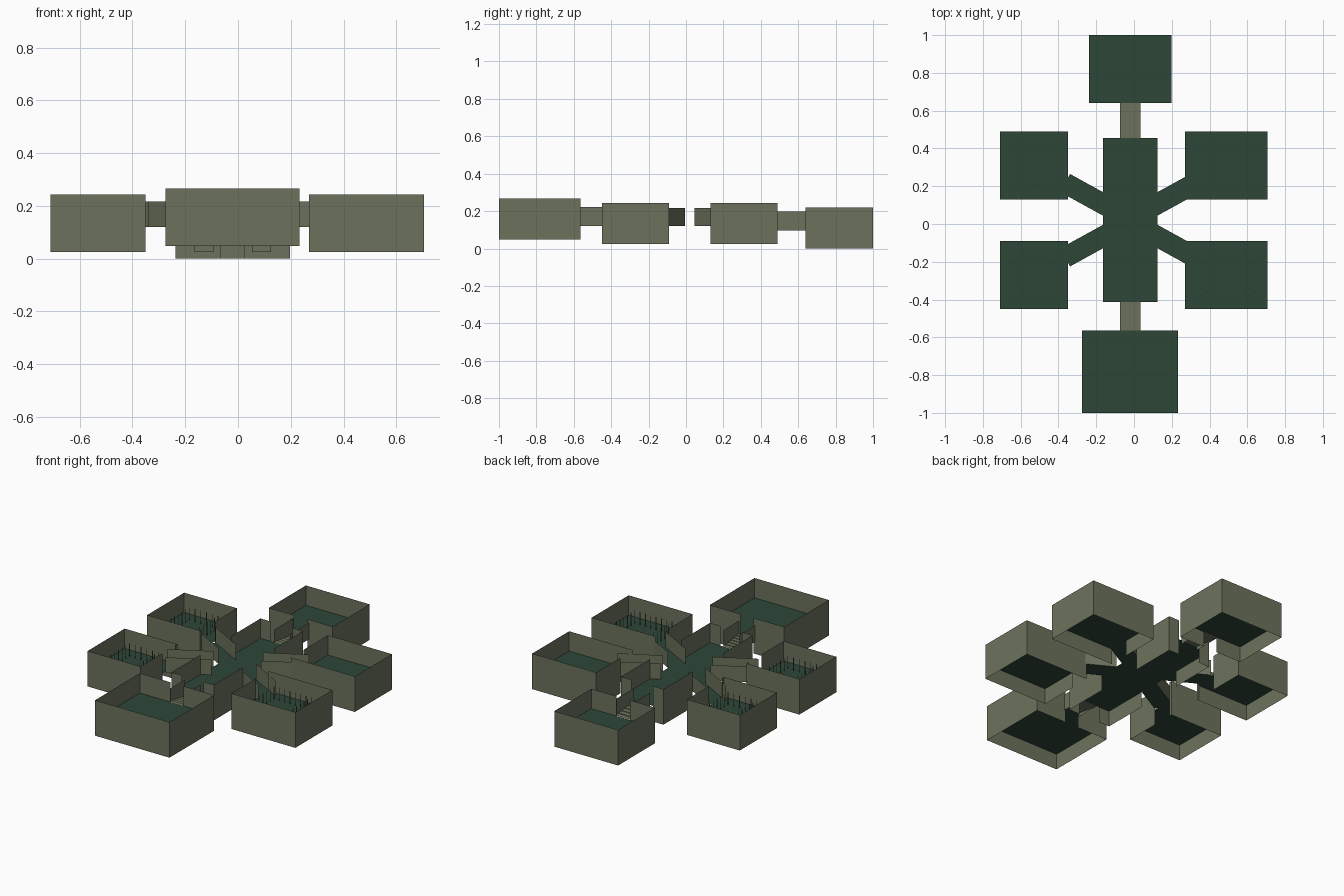
import bpy, math
from mathutils import Vector

if "Cube" in bpy.data.objects:
    bpy.data.objects.remove(bpy.data.objects["Cube"])

CX, CY = -0.02, 0.02          # symmetry centre of the complex
H = 0.219                     # room wall height
SINK = 0.097                  # walls reach this far below the floor
HALL_Z, NORTH_Z, SOUTH_Z = 0.121, 0.097, 0.144


def material(name, rgb):
    m = bpy.data.materials.new(name)
    m.diffuse_color = (*rgb, 1)
    m.use_nodes = True
    m.node_tree.nodes["Principled BSDF"].inputs["Base Color"].default_value = m.diffuse_color
    return m


STONE = material("olive stone", (0.150, 0.170, 0.108))
FLOOR = material("dark green floor", (0.027, 0.061, 0.039))


def mesh(name, quads, mat):
    verts = [p for q in quads for p in q]
    faces = [tuple(range(4 * i, 4 * i + 4)) for i in range(len(quads))]
    me = bpy.data.meshes.new(name)
    me.from_pydata(verts, [], faces)
    me.materials.append(mat)
    ob = bpy.data.objects.new(name, me)
    bpy.context.collection.objects.link(ob)
    return ob


def panel(a, b, z0, z1):
    """Thin upright wall panel from a to b."""
    return [(*a, z0), (*b, z0), (*b, z1), (*a, z1)]


def split(lo, hi, gaps):
    """Stretches of lo..hi left over between sorted gaps."""
    out = []
    for g0, g1 in sorted(gaps):
        if g0 - lo > 0.003:
            out.append((lo, g0))
        lo = g1
    if hi - lo > 0.003:
        out.append((lo, hi))
    return out


def room(name, x0, x1, y0, y1, z, doors):
    """Floor sheet and sheet walls; doors maps a side to its openings."""
    mesh(name + "_floor", [[(x0, y0, z), (x1, y0, z), (x1, y1, z), (x0, y1, z)]], FLOOR)
    zb, zt = z - SINK, z - SINK + H
    quads = []
    for a, b in split(x0, x1, doors.get("S", [])):
        quads.append(panel((a, y0), (b, y0), zb, zt))
    for a, b in split(x0, x1, doors.get("N", [])):
        quads.append(panel((b, y1), (a, y1), zb, zt))
    for a, b in split(y0, y1, doors.get("W", [])):
        quads.append(panel((x0, b), (x0, a), zb, zt))
    for a, b in split(y0, y1, doors.get("E", [])):
        quads.append(panel((x1, a), (x1, b), zb, zt))
    mesh(name + "_walls", quads, STONE)


def box(c, s):
    (x, y, z), (a, b, h) = c, (v / 2 for v in s)
    p = [(x + i * a, y + j * b, z + k * h) for k in (-1, 1) for i, j in ((-1, -1), (1, -1), (1, 1), (-1, 1))]
    return [[p[i] for i in f] for f in ((3, 2, 1, 0), (4, 5, 6, 7), (0, 1, 5, 4), (1, 2, 6, 5), (2, 3, 7, 6), (3, 0, 4, 7))]


# Rooms and the central hall
end_door = [(CX - 0.0725, CX + 0.0725)]
small_door = [(CX - 0.045, CX + 0.045)]
side_door = [(-0.13, 0.17)]
room("hall", -0.165, 0.125, -0.413, 0.455, HALL_Z,
     {"N": end_door, "S": end_door, "E": side_door, "W": side_door})
room("north_room", -0.237, 0.198, 0.64, 1.0, NORTH_Z, {"S": small_door})
room("south_room", -0.274, 0.233, -1.0, -0.565, SOUTH_Z, {"N": small_door})
for tag, s in (("north", 1), ("south", -1)):
    ya, yb = sorted((CY + s * 0.11, CY + s * 0.47))
    west = [tuple(sorted((CY + s * 0.13, CY + s * 0.256)))]
    east = [tuple(sorted((CY + s * 0.11, CY + s * 0.233)))]
    room(tag + "_west_room", -0.71, -0.35, ya, yb, HALL_Z, {"E": west})
    room(tag + "_east_room", 0.27, 0.706, ya, yb, HALL_Z, {"W": east})

# Slanted side corridors, mirrored into four quadrants
for sx in (1, -1):
    for sy in (1, -1):
        a = Vector((CX + sx * 0.118, CY + sy * 0.072))
        b = Vector((CX + sx * 0.345, CY + sy * 0.197))
        d = (b - a).normalized()
        n = Vector((-d.y, d.x)) * 0.0545
        corners = [a - n, b - n, b + n, a + n]
        zf = HALL_Z - 0.001
        mesh("corridor_floor", [[(*p, zf) for p in corners]], FLOOR)
        mesh("corridor_walls", [panel(a - n, b - n, zf, 0.217),
                                panel(b + n, a + n, zf, 0.217)], STONE)


def stairs(name, y_hall, y_room, z_room, steps=6):
    """Stepped end corridor with a tread and riser per step, plus walls."""
    x0, x1 = CX - 0.0545, CX + 0.0545
    quads = []
    dy, dz = (y_room - y_hall) / steps, (z_room - HALL_Z) / steps
    for i in range(steps):
        ya, z = y_hall + i * dy, HALL_Z + (i + 0.5) * dz
        yb = ya + dy
        lo, hi = sorted((ya, yb))
        quads.append([(x0, lo, z), (x1, lo, z), (x1, hi, z), (x0, hi, z)])
        if i:
            quads.append([(x0, ya, z - dz), (x1, ya, z - dz), (x1, ya, z), (x0, ya, z)])
    mesh(name + "_steps", quads, STONE)
    lo, hi = sorted((y_hall, y_room))
    zb = min(z_room, HALL_Z)
    mesh(name + "_walls", [panel((x0, hi), (x0, lo), zb, zb + 0.1),
                           panel((x1, lo), (x1, hi), zb, zb + 0.1)], STONE)


stairs("north_stairs", 0.455, 0.64, NORTH_Z)
stairs("south_stairs", -0.413, -0.565, SOUTH_Z)


def post_ring(name, x0, x1, y0, y1):
    """Slim posts around an inset rectangle."""
    quads = []
    nx, ny = round((x1 - x0) / 0.036), round((y1 - y0) / 0.036)
    for i in range(nx + 1):
        for j in range(ny + 1):
            if i in (0, nx) or j in (0, ny):
                x, y = x0 + (x1 - x0) * i / nx, y0 + (y1 - y0) * j / ny
                quads += box((x, y, HALL_Z + 0.04), (0.003, 0.003, 0.08))
    mesh(name, quads, STONE)


post_ring("northwest_posts", -0.626, -0.43, 0.205, 0.42)
post_ring("southwest_posts", -0.626, -0.43, -0.378, -0.163)
post_ring("southeast_posts", 0.36, 0.614, -0.378, -0.163)
